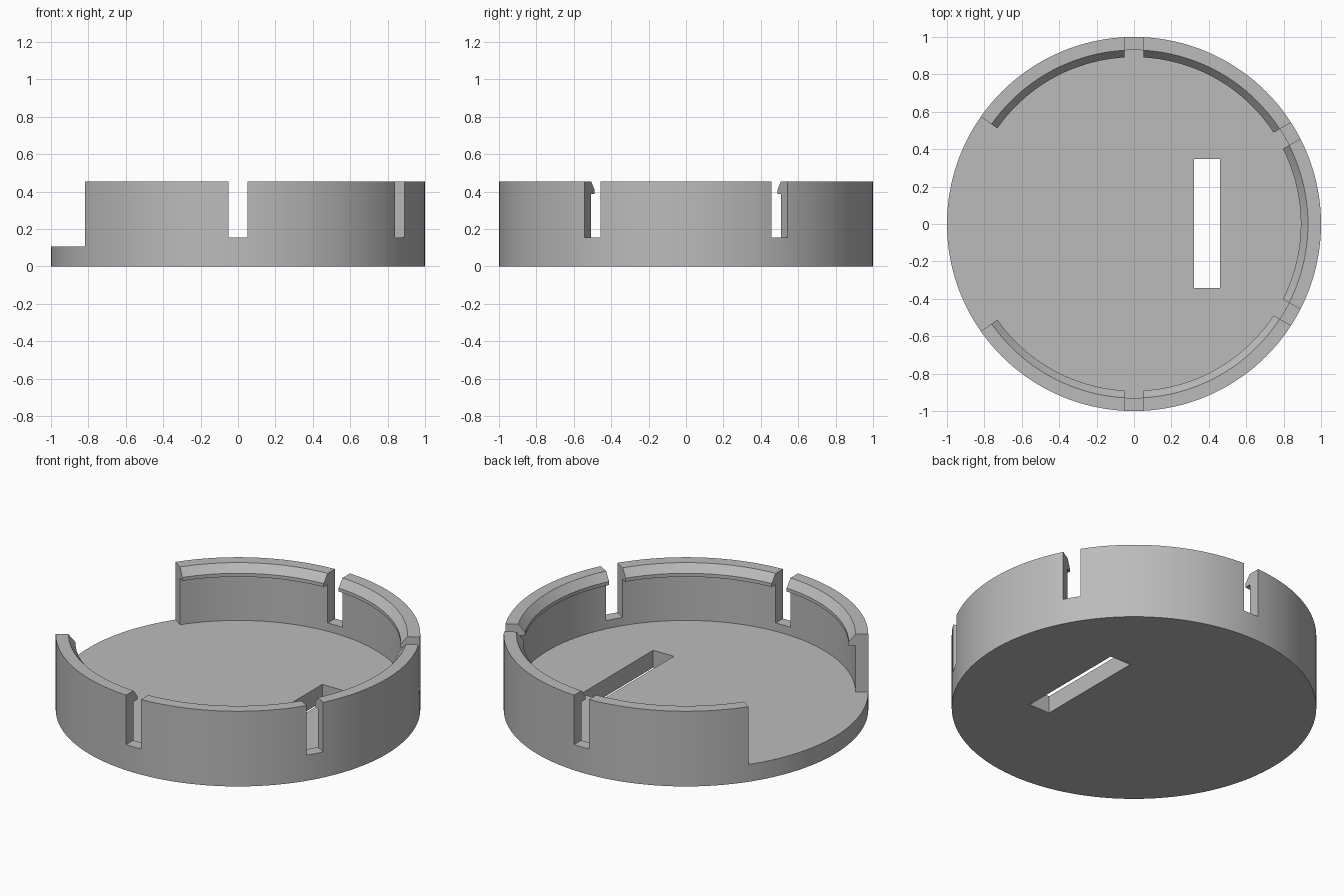
import bpy, bmesh
from math import radians, cos, sin
from mathutils import Matrix, Vector

default = bpy.data.objects.get("Cube")
if default:
    bpy.data.objects.remove(default, do_unlink=True)

STEP = 2.5          # degrees per facet
FLOOR_Z = 0.105
RIM_Z = 0.455

grey = bpy.data.materials.new("plain_grey")
grey.use_nodes = True
colour = (0.5, 0.5, 0.5, 1)
grey.diffuse_color = colour
grey.node_tree.nodes["Principled BSDF"].inputs["Base Color"].default_value = colour


def add_object(name, bm):
    bmesh.ops.recalc_face_normals(bm, faces=bm.faces)
    mesh = bpy.data.meshes.new(name)
    bm.to_mesh(mesh)
    bm.free()
    mesh.materials.append(grey)
    obj = bpy.data.objects.new(name, mesh)
    bpy.context.collection.objects.link(obj)
    return obj


def cut_boxes(obj, matrices):
    """Cut one unit cube per matrix out of the object."""
    bm = bmesh.new()
    for m in matrices:
        bmesh.ops.create_cube(bm, size=1, matrix=m)
    cutter = add_object("cutter", bm)
    cutter.hide_render = True
    mod = obj.modifiers.new("cut", "BOOLEAN")
    mod.operation = "DIFFERENCE"
    mod.solver = "EXACT"
    mod.object = cutter
    bpy.context.view_layer.objects.active = obj
    bpy.ops.object.modifier_apply(modifier=mod.name)
    bpy.data.objects.remove(cutter, do_unlink=True)


def box(centre, size):
    return Matrix.Translation(centre) @ Matrix.Diagonal((*size, 1))


# Round floor with a rectangular opening
bm = bmesh.new()
bmesh.ops.create_cone(bm, cap_ends=True, segments=round(360 / STEP), radius1=1,
                      radius2=1, depth=FLOOR_Z,
                      matrix=Matrix.Translation((0, 0, FLOOR_Z / 2)))
floor = add_object("floor_disc", bm)
cut_boxes(floor, [box((0.39, 0.003, 0), (0.138, 0.69, 1))])

# Open ring wall with a snap lip along its inner rim
profile = [(1, FLOOR_Z), (1, RIM_Z), (0.93, RIM_Z), (0.892, 0.408),
           (0.892, 0.387), (0.93, 0.387), (0.93, FLOOR_Z)]
HALF_ARC = 145
bm = bmesh.new()
rings = []
for i in range(round(2 * HALF_ARC / STEP) + 1):
    a = radians(-HALF_ARC + i * STEP)
    rings.append([bm.verts.new((r * cos(a), r * sin(a), z)) for r, z in profile])
for lo, hi in zip(rings, rings[1:]):
    for j in range(len(profile)):
        k = (j + 1) % len(profile)
        bm.faces.new((lo[j], hi[j], hi[k], lo[k]))
bm.faces.new(rings[0])
bm.faces.new(rings[-1])
wall = add_object("ring_wall", bm)

# Radial slots that split the wall into flexible tabs
cut_boxes(wall, [Matrix.Rotation(radians(a), 4, "Z")
                 @ box(Vector((0.95, 0, 0.405)), (0.3, 0.1, 0.5))
                 for a in (-90, -30, 30, 90)])

# Smooth curves, sharp corners
for obj in (floor, wall):
    bpy.ops.object.select_all(action="DESELECT")
    obj.select_set(True)
    bpy.context.view_layer.objects.active = obj
    bpy.ops.object.shade_smooth_by_angle(angle=radians(20))
